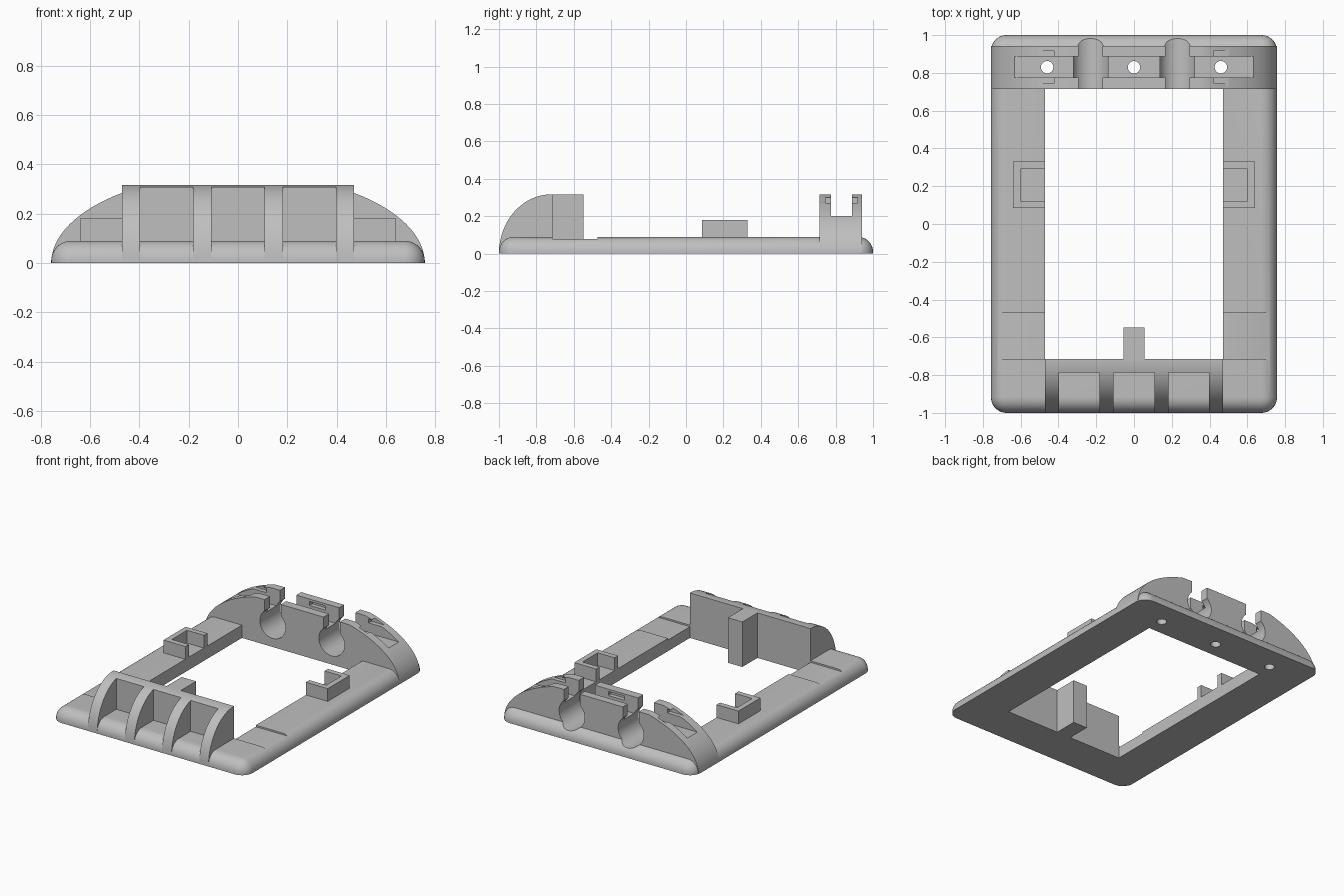
import bpy, bmesh, math

if "Cube" in bpy.data.objects:
    bpy.data.objects.remove(bpy.data.objects["Cube"], do_unlink=True)

grey = bpy.data.materials.new("plain_grey")
grey.use_nodes = True
colour = (0.52, 0.52, 0.52, 1)
grey.diffuse_color = colour
grey.node_tree.nodes["Principled BSDF"].inputs["Base Color"].default_value = colour


def add_object(name, bm):
    bmesh.ops.recalc_face_normals(bm, faces=bm.faces)
    mesh = bpy.data.meshes.new(name)
    bm.to_mesh(mesh)
    bm.free()
    mesh.materials.append(grey)
    obj = bpy.data.objects.new(name, mesh)
    bpy.context.collection.objects.link(obj)
    return obj


def prism(name, points, axis, start, end):
    """Extrude a flat outline along one axis."""
    place = {"x": lambda u, v, t: (t, u, v),
             "y": lambda u, v, t: (u, t, v),
             "z": lambda u, v, t: (u, v, t)}[axis]
    bm = bmesh.new()
    low = [bm.verts.new(place(u, v, start)) for u, v in points]
    high = [bm.verts.new(place(u, v, end)) for u, v in points]
    bm.faces.new(low)
    bm.faces.new(high[::-1])
    for i in range(len(points)):
        j = (i + 1) % len(points)
        bm.faces.new((low[i], low[j], high[j], high[i]))
    return add_object(name, bm)


def box(name, x, y, z):
    outline = [(x[0], y[0]), (x[1], y[0]), (x[1], y[1]), (x[0], y[1])]
    return prism(name, outline, "z", z[0], z[1])


def arc(cu, cv, ru, rv, start, end, steps):
    angles = [math.radians(start + (end - start) * i / steps) for i in range(steps + 1)]
    return [(cu + ru * math.cos(a), cv + rv * math.sin(a)) for a in angles]


def cut(obj, cutters):
    for cutter in cutters:
        cutter.hide_render = True
        mod = obj.modifiers.new("cut", "BOOLEAN")
        mod.operation = "DIFFERENCE"
        mod.solver = "EXACT"
        mod.object = cutter
        bpy.context.view_layer.objects.active = obj
        bpy.ops.object.modifier_apply(modifier=mod.name)


W, TOP = 0.757, 0.317
INNER, BACK, FRONT = 0.47, 0.715, -0.715
ROUND = 0.08
BASE_TOP = 0.09

# Base plate with rounded corners and a rounded upper rim
bm = bmesh.new()
bmesh.ops.create_cube(bm, size=1)
for v in bm.verts:
    v.co = (v.co.x * 2 * W, v.co.y * 2, (v.co.z + 0.5) * BASE_TOP)
upright = [e for e in bm.edges if abs(e.verts[0].co.z - e.verts[1].co.z) > 0.01]
bmesh.ops.bevel(bm, geom=upright, offset=ROUND + 0.002, segments=8, profile=0.5, affect="EDGES")
rim = [e for e in bm.edges if all(v.co.z > 0.08 for v in e.verts)]
bmesh.ops.bevel(bm, geom=rim, offset=ROUND, segments=8, profile=0.5, affect="EDGES")
base = add_object("base_frame", bm)

# Rear arch, an ellipse with its crown cut flat
arch_points = [(u, min(v, TOP)) for u, v in arc(0, 0, W, 0.363, 1.5, 178.5, 72)]
arch = prism("rear_arch", arch_points, "y", BACK, 0.942)

# Front panel with a quarter-round face
panel_points = arc(-0.72, 0, 0.28, TOP, 90, 178, 24)
panel_points += [(FRONT, panel_points[-1][1]), (FRONT, TOP)]
panel = prism("front_panel", panel_points, "x", -INNER, INNER)

# Cutters shared by the base and the arch
shared = []
for x in (-0.23, 0.23):
    # Keyhole channel: round bore with a narrower neck
    bore = arc(x, 0.16, 0.1, 0.1, 129.2, 410.8, 40)
    neck = [(bore[-1][0], 0.6), (bore[0][0], 0.6)]
    shared.append(prism("channel_cutter", bore + neck, "y", 0.6, 1.1))
for x in (-0.46, 0, 0.46):
    hole = arc(x, 0.83, 0.033, 0.033, 0, 345, 23)
    shared.append(prism("hole_cutter", hole, "z", -0.1, 0.6))

# Opening and shallow side recesses in the base
base_cuts = [box("opening_cutter", (-INNER, INNER), (FRONT, BACK), (-0.1, 0.3))]
for s in (-1, 1):
    xs = sorted((s * 0.46, s * 0.9))
    base_cuts.append(box("recess_cutter", xs, (FRONT, -0.472), (0.079, 0.3)))
cut(base, base_cuts + shared)

# Long slot and small undercut grooves in the arch
arch_cuts = [box("slot_cutter", (-0.9, 0.9), (0.775, 0.887), (0.2, 0.6))]
for x in (-0.46, 0, 0.46):
    arch_cuts.append(box("groove_cutter", (x - 0.063, x + 0.063), (0.745, 0.918), (0.272, 0.301)))
cut(arch, arch_cuts + shared)

# Three pockets leave four ribs on the front panel
pockets = [box("pocket_cutter", (x - 0.108, x + 0.108), (-1.2, -0.787), (-0.1, 0.6))
           for x in (-0.29, 0, 0.29)]
cut(panel, pockets)

# Upright tab behind the front panel
tab = box("rear_tab", (-0.056, 0.056), (-0.73, -0.547), (0, TOP))
foot = box("tab_trim", (-0.2, 0.2), (-0.9, FRONT), (-0.1, 0.6))
cut(tab, [foot])

# Side clips, open towards the middle
for s, side in ((1, "left"), (-1, "right")):
    outline = [(INNER, 0.085), (0.64, 0.085), (0.64, 0.33), (INNER, 0.33),
               (INNER, 0.292), (0.602, 0.292), (0.602, 0.123), (INNER, 0.123)]
    prism(side + "_clip", [(s * x, y) for x, y in outline], "z", 0.08, 0.18)

# Remove the cutters and shade the rounded parts smoothly
for cutter in base_cuts + arch_cuts + shared + pockets + [foot]:
    bpy.data.objects.remove(cutter, do_unlink=True)
for obj in (base, arch, panel):
    bpy.ops.object.select_all(action="DESELECT")
    obj.select_set(True)
    bpy.context.view_layer.objects.active = obj
    bpy.ops.object.shade_smooth_by_angle(angle=math.radians(30))
